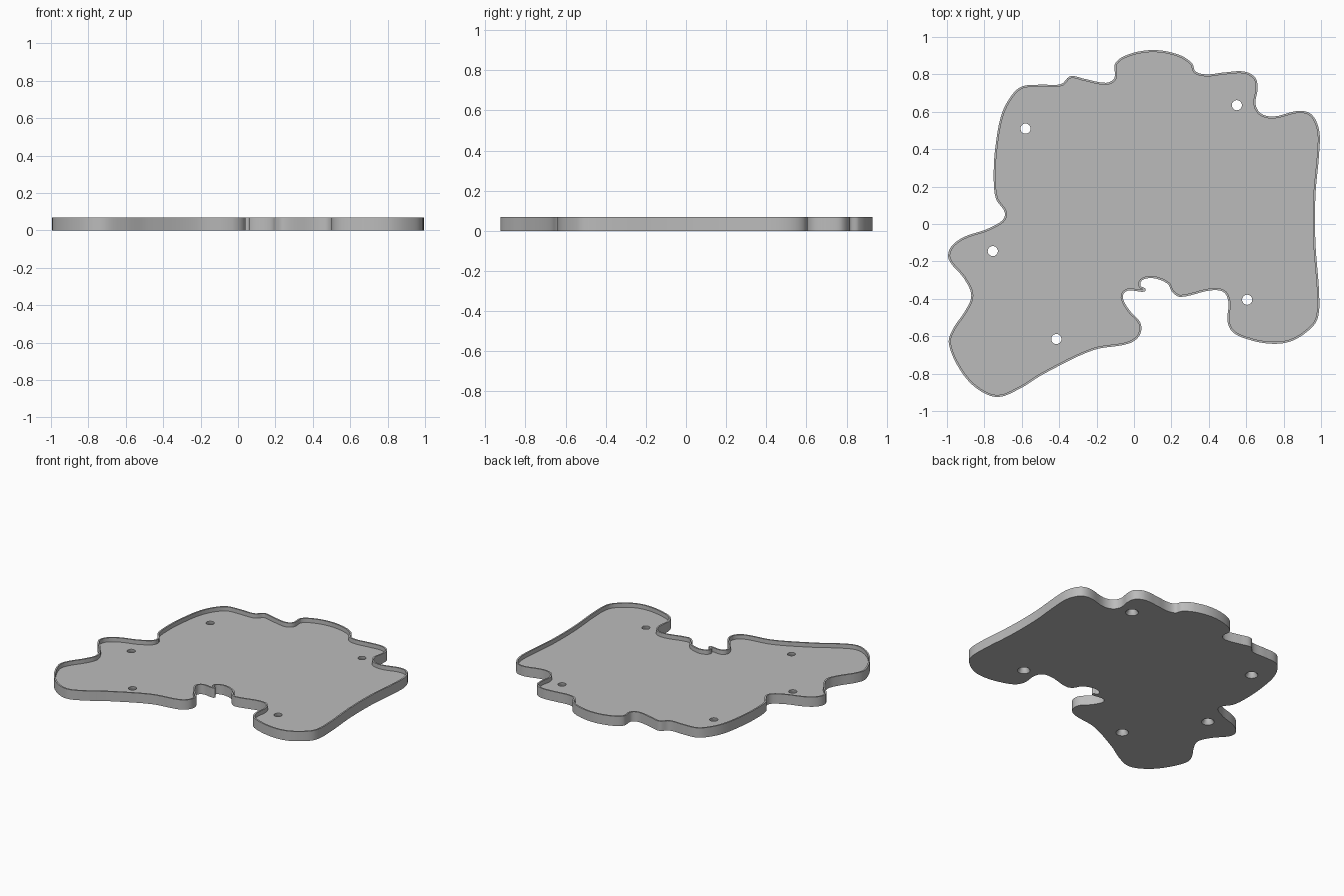
import bpy
import bmesh
from math import cos, sin, tau, radians
from mathutils import Vector
from mathutils.geometry import tessellate_polygon, intersect_point_line

default_cube = bpy.data.objects.get("Cube")
if default_cube:
    bpy.data.objects.remove(default_cube, do_unlink=True)

# Main dimensions
TOP = 0.07
FLOOR = 0.04
RIM = 0.011
HOLE_TOP = 0.027
HOLE_BOTTOM = 0.042
HOLE_NECK = 0.025
STEPS = 6

# Wavy outline, clockwise from the left notch, in hundredths of a unit
OUTLINE = [
    (-69, 4.5), (-74, 14), (-75, 28), (-74, 42), (-71, 58), (-66, 68), (-60, 73.5),
    (-50, 74.5), (-39, 74.8), (-34, 79), (-26, 77.5), (-15, 75.5), (-10.5, 78),
    (-10, 86), (-2, 91), (11, 93), (24, 90.5), (31, 86), (33, 81.5), (39, 80),
    (48, 81), (59, 81.5), (65, 78), (66, 72), (65, 64), (68, 59), (75, 57.5),
    (88, 60.5), (95, 58.5), (99, 50), (99, 38), (97, 15), (97, -10), (99, -38),
    (98, -51), (92, -58), (83, -63), (73, -64), (62, -62), (53, -58), (50, -52),
    (50.5, -42), (48, -36.5), (41, -35.5), (25, -39), (20.5, -36.5), (18, -32),
    (10.5, -29), (4.5, -30), (3.5, -33), (6, -34.5), (5.5, -36.2), (-3.5, -35.7),
    (-6, -39), (-2.5, -46), (3.5, -53), (3, -59.5), (-3, -64), (-22, -67.5),
    (-48, -80), (-61, -88), (-73, -92.5), (-84, -88), (-93, -78), (-99, -64),
    (-97, -56.5), (-90, -46), (-87, -38), (-91, -29), (-99, -19), (-98, -12.5),
    (-91, -7), (-77, -2),
]
HOLES = [(-58, 51), (55, 63.5), (-75.5, -14.5), (-41.5, -61.5), (60.5, -40.5)]


def smooth_loop(points):
    """Closed spline through the given points."""
    pts = [Vector((x, y, 0)) / 100 for x, y in points]
    count, loop = len(pts), []
    for i in range(count):
        a, b, c, d = (pts[(i + k) % count] for k in (-1, 0, 1, 2))
        # Tangents scaled to the segment length keep tight corners clean
        length = (c - b).length
        start = (c - a).normalized() * length
        end = (d - b).normalized() * length
        for s in range(STEPS):
            t = s / STEPS
            u = 1 - t
            loop.append(b * (u * u * (1 + 2 * t)) + c * (t * t * (3 - 2 * t))
                        + start * (t * u * u) - end * (t * t * u))
    return loop


def distance_to_loop(point, loop):
    best = 9.0
    for i, b in enumerate(loop):
        a = loop[i - 1]
        near, t = intersect_point_line(point, a, b)
        near = a if t < 0 else b if t > 1 else near
        best = min(best, (point - near).length)
    return best


def inset_loop(loop, width):
    """Clockwise loop moved inward, without the points that would overlap."""
    result = []
    for i, p in enumerate(loop):
        along = (loop[(i + 1) % len(loop)] - loop[i - 1]).normalized()
        moved = p + Vector((along.y, -along.x, 0)) * width
        if distance_to_loop(moved, loop) > width * 0.96:
            result.append(moved)
    return result


def circle(center, radius, sides=32):
    return [Vector((center[0] / 100 + radius * cos(tau * i / sides),
                    center[1] / 100 + radius * sin(tau * i / sides), 0))
            for i in range(sides)]


bm = bmesh.new()


def ring(loop, z):
    return [bm.verts.new((p.x, p.y, z)) for p in loop]


def wall(lower, upper):
    for i in range(len(lower)):
        bm.faces.new((lower[i - 1], lower[i], upper[i], upper[i - 1]))


def sheet(rings):
    """Flat face bounded by the first ring, with the other rings as openings."""
    verts = [v for r in rings for v in r]
    for tri in tessellate_polygon([[v.co for v in r] for r in rings]):
        bm.faces.new([verts[i] for i in tri])


# Outer wall, thin raised rim and recessed floor
outline = smooth_loop(OUTLINE)
inner = inset_loop(outline, RIM)
outer_low, outer_high = ring(outline, 0), ring(outline, TOP)
inner_low, inner_high = ring(inner, FLOOR), ring(inner, TOP)
wall(outer_low, outer_high)
wall(inner_low, inner_high)
sheet([outer_high, inner_high])

# Screw holes, countersunk from below
floor_rings, base_rings = [inner_low], [outer_low]
for center in HOLES:
    wide = ring(circle(center, HOLE_BOTTOM), 0)
    neck = ring(circle(center, HOLE_TOP), HOLE_NECK)
    mouth = ring(circle(center, HOLE_TOP), FLOOR)
    wall(wide, neck)
    wall(neck, mouth)
    base_rings.append(wide)
    floor_rings.append(mouth)
sheet(floor_rings)
sheet(base_rings)

bmesh.ops.recalc_face_normals(bm, faces=bm.faces)
mesh = bpy.data.meshes.new("tray_plate")
bm.to_mesh(mesh)
bm.free()

# Single plain grey
grey = bpy.data.materials.new("plain_grey")
grey.use_nodes = True
colour = (0.5, 0.5, 0.5, 1)
grey.diffuse_color = colour
grey.node_tree.nodes["Principled BSDF"].inputs["Base Color"].default_value = colour
mesh.materials.append(grey)

tray = bpy.data.objects.new("tray_plate", mesh)
bpy.context.collection.objects.link(tray)
bpy.context.view_layer.objects.active = tray
tray.select_set(True)
bpy.ops.object.shade_smooth_by_angle(angle=radians(35))
